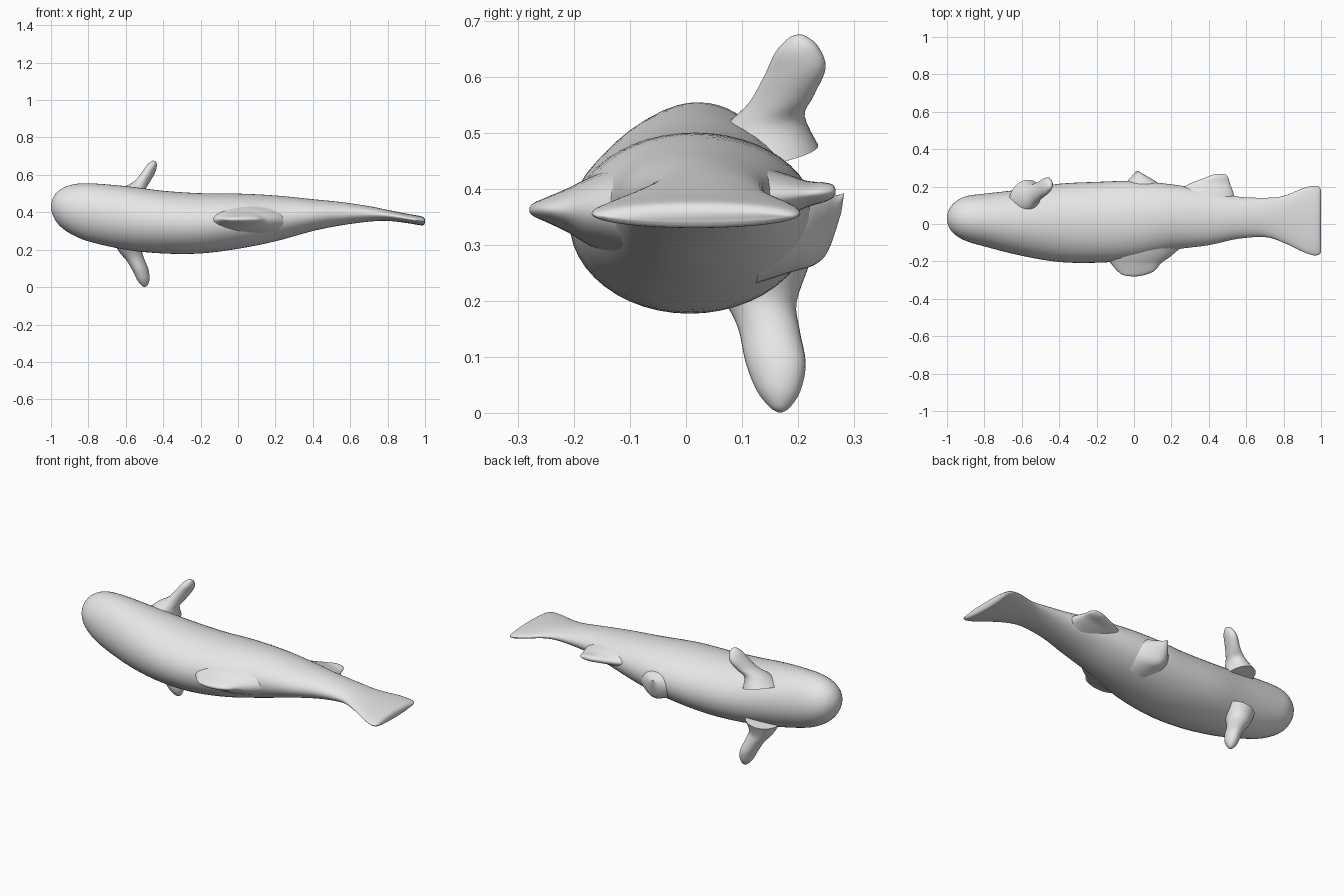
import bpy
import bmesh
import math
from mathutils import Vector

cube = bpy.data.objects.get("Cube")
if cube:
    bpy.data.objects.remove(cube, do_unlink=True)

# Single plain grey skin
skin = bpy.data.materials.new("plain grey")
skin.use_nodes = True
skin.diffuse_color = (0.8, 0.8, 0.8, 1)
skin.node_tree.nodes["Principled BSDF"].inputs["Base Color"].default_value = (0.8, 0.8, 0.8, 1)


def spline(rows, steps):
    """Catmull-Rom interpolation through rows of numbers."""
    out = []
    n = len(rows)
    for i in range(n - 1):
        p0, p1, p2, p3 = (rows[max(0, min(n - 1, i + k))] for k in (-1, 0, 1, 2))
        for s in range(steps):
            t = s / steps
            out.append([0.5 * (2 * b + (c - a) * t + (2 * a - 5 * b + 4 * c - d) * t * t
                               + (3 * b - a - 3 * c + d) * t ** 3)
                        for a, b, c, d in zip(p0, p1, p2, p3)])
    out.append(list(rows[-1]))
    return out


def loft(name, rows, wide, thick, steps=4, sides=32):
    """Skin elliptical rings; each row is x, y, z, half width, half thickness."""
    wide, thick = Vector(wide).normalized(), Vector(thick).normalized()
    bm = bmesh.new()
    rings = []
    for x, y, z, w, h in spline(rows, steps):
        ring = []
        for k in range(sides):
            a = math.tau * k / sides
            ring.append(bm.verts.new(Vector((x, y, z)) + wide * (w * math.cos(a))
                                     + thick * (h * math.sin(a))))
        rings.append(ring)
    for r, s in zip(rings, rings[1:]):
        for k in range(sides):
            j = (k + 1) % sides
            bm.faces.new((r[k], r[j], s[j], s[k]))
    bm.faces.new(rings[0])
    bm.faces.new(rings[-1])
    bmesh.ops.recalc_face_normals(bm, faces=bm.faces)
    mesh = bpy.data.meshes.new(name)
    bm.to_mesh(mesh)
    bm.free()
    mesh.materials.append(skin)
    obj = bpy.data.objects.new(name, mesh)
    bpy.context.collection.objects.link(obj)
    bpy.ops.object.select_all(action="DESELECT")
    obj.select_set(True)
    bpy.context.view_layer.objects.active = obj
    bpy.ops.object.shade_smooth_by_angle(angle=math.radians(50))
    return obj


# Body and tail fluke: x, right edge, left edge, underside, top
outline = [
    (-1.0, 0.02, 0.04, 0.42, 0.44),
    (-0.99, -0.015, 0.075, 0.385, 0.475),
    (-0.96, -0.055, 0.115, 0.335, 0.515),
    (-0.9, -0.09, 0.148, 0.288, 0.545),
    (-0.8, -0.12, 0.162, 0.245, 0.555),
    (-0.6, -0.17, 0.185, 0.2, 0.54),
    (-0.4, -0.203, 0.215, 0.18, 0.515),
    (-0.2, -0.207, 0.225, 0.18, 0.502),
    (0.0, -0.19, 0.23, 0.205, 0.5),
    (0.2, -0.14, 0.212, 0.245, 0.49),
    (0.4, -0.113, 0.18, 0.3, 0.47),
    (0.55, -0.08, 0.147, 0.33, 0.455),
    (0.7, -0.07, 0.14, 0.35, 0.433),
    (0.8, -0.1, 0.15, 0.354, 0.413),
    (0.9, -0.147, 0.19, 0.343, 0.393),
    (0.96, -0.168, 0.204, 0.333, 0.383),
    (0.99, -0.163, 0.198, 0.331, 0.375),
    (1.0, -0.15, 0.18, 0.342, 0.362),
]
loft("body_and_tail",
     [(x, (a + b) / 2, (c + d) / 2, (b - a) / 2, (d - c) / 2) for x, a, b, c, d in outline],
     (0, 1, 0), (0, 0, 1), steps=4, sides=48)

# Upper pectoral fin, a rounded paddle with a flared root
loft("upper_pectoral_fin", [
    (-0.58, 0.13, 0.46, 0.11, 0.09),
    (-0.555, 0.14, 0.52, 0.075, 0.055),
    (-0.515, 0.17, 0.56, 0.062, 0.036),
    (-0.48, 0.195, 0.61, 0.058, 0.03),
    (-0.46, 0.198, 0.65, 0.04, 0.024),
    (-0.45, 0.198, 0.671, 0.016, 0.012),
    (-0.448, 0.198, 0.675, 0.003, 0.003),
], (0.4, 1, 0.1), (1, -0.4, -0.3))

# Lower pectoral fin
loft("lower_pectoral_fin", [
    (-0.58, 0.12, 0.265, 0.1, 0.09),
    (-0.575, 0.132, 0.2, 0.066, 0.062),
    (-0.55, 0.148, 0.15, 0.056, 0.046),
    (-0.52, 0.16, 0.09, 0.055, 0.04),
    (-0.505, 0.165, 0.04, 0.04, 0.032),
    (-0.498, 0.167, 0.01, 0.018, 0.016),
    (-0.497, 0.168, 0.001, 0.003, 0.003),
], (0.3, 1, 0), (1, -0.3, 0.2))

# Broad side fin with a thin rim
loft("broad_side_fin", [
    (0.02, -0.1, 0.36, 0.26, 0.09),
    (0.02, -0.17, 0.36, 0.18, 0.062),
    (0.01, -0.21, 0.362, 0.135, 0.04),
    (0.01, -0.25, 0.363, 0.1, 0.022),
    (0.0, -0.272, 0.363, 0.06, 0.012),
    (0.0, -0.28, 0.363, 0.015, 0.004),
], (1, 0, 0), (0, 0, 1))

# Short blunt fin halfway along the opposite edge
loft("middle_edge_fin", [
    (0.05, 0.14, 0.33, 0.15, 0.1),
    (0.045, 0.205, 0.33, 0.1, 0.078),
    (0.035, 0.24, 0.33, 0.06, 0.066),
    (0.025, 0.262, 0.34, 0.03, 0.05),
    (0.018, 0.28, 0.375, 0.008, 0.018),
], (1, 0, 0), (0, 0.15, 1))

# Swept fin ahead of the tail
loft("rear_edge_fin", [
    (0.36, 0.1, 0.385, 0.19, 0.065),
    (0.38, 0.17, 0.388, 0.15, 0.042),
    (0.405, 0.215, 0.391, 0.108, 0.024),
    (0.44, 0.245, 0.394, 0.065, 0.018),
    (0.455, 0.262, 0.396, 0.038, 0.012),
    (0.46, 0.267, 0.396, 0.02, 0.004),
], (1, 0, 0), (0, 0, 1))
